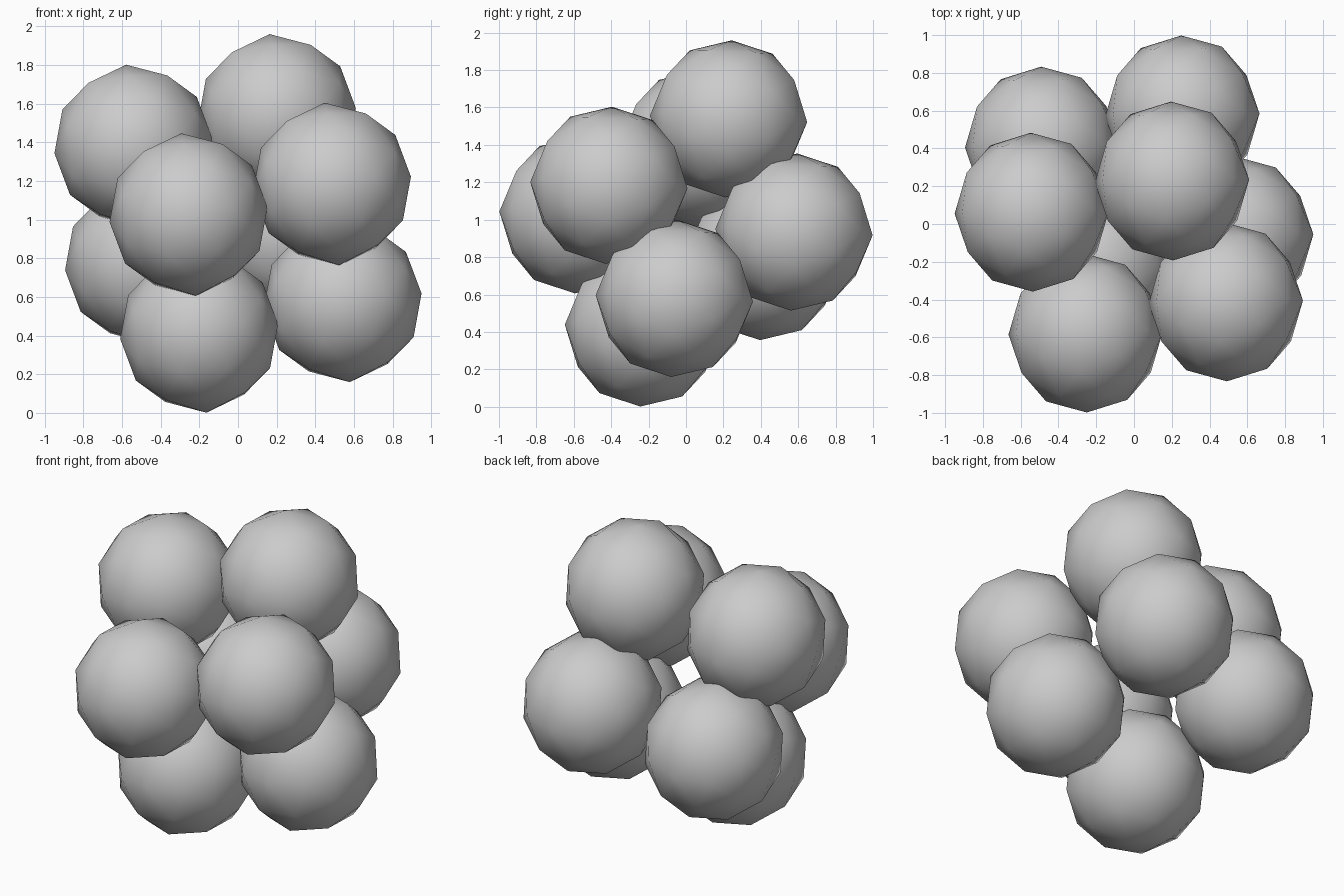
import bpy
from itertools import product
from mathutils import Vector, Matrix

if "Cube" in bpy.data.objects:
    bpy.data.objects.remove(bpy.data.objects["Cube"])

# lattice steps between neighbouring balls and the cluster centre
STEP_U = Vector((0.742, 0.165, 0.158))
STEP_V = Vector((-0.285, 0.64, 0.355))
STEP_W = Vector((-0.055, -0.35, 0.605))
CENTRE = Vector((0, 0, 0.98))
RADIUS = 0.422

# shared tilt of every ball
w = Vector((-0.07, -0.491, 0.868)).normalized()
u = Vector((0.927, 0.288, 0.233))
u = (u - w * u.dot(w)).normalized()
tilt = Matrix((u, w.cross(u), w)).transposed()
squash = Matrix.Diagonal((0.972, 0.997, 1.0))
shape = (squash @ tilt).to_4x4()


def add_ball(name, location):
    bpy.ops.mesh.primitive_ico_sphere_add(subdivisions=2, radius=RADIUS)
    ball = bpy.context.object
    ball.name = name
    ball.data.transform(shape)
    ball.location = location
    bpy.ops.object.shade_smooth()


# eight balls, one at each corner of a tilted box
for i, (a, b, c) in enumerate(product((-0.5, 0.5), repeat=3)):
    add_ball(f"ball_{i + 1}", CENTRE + a * STEP_U + b * STEP_V + c * STEP_W)
